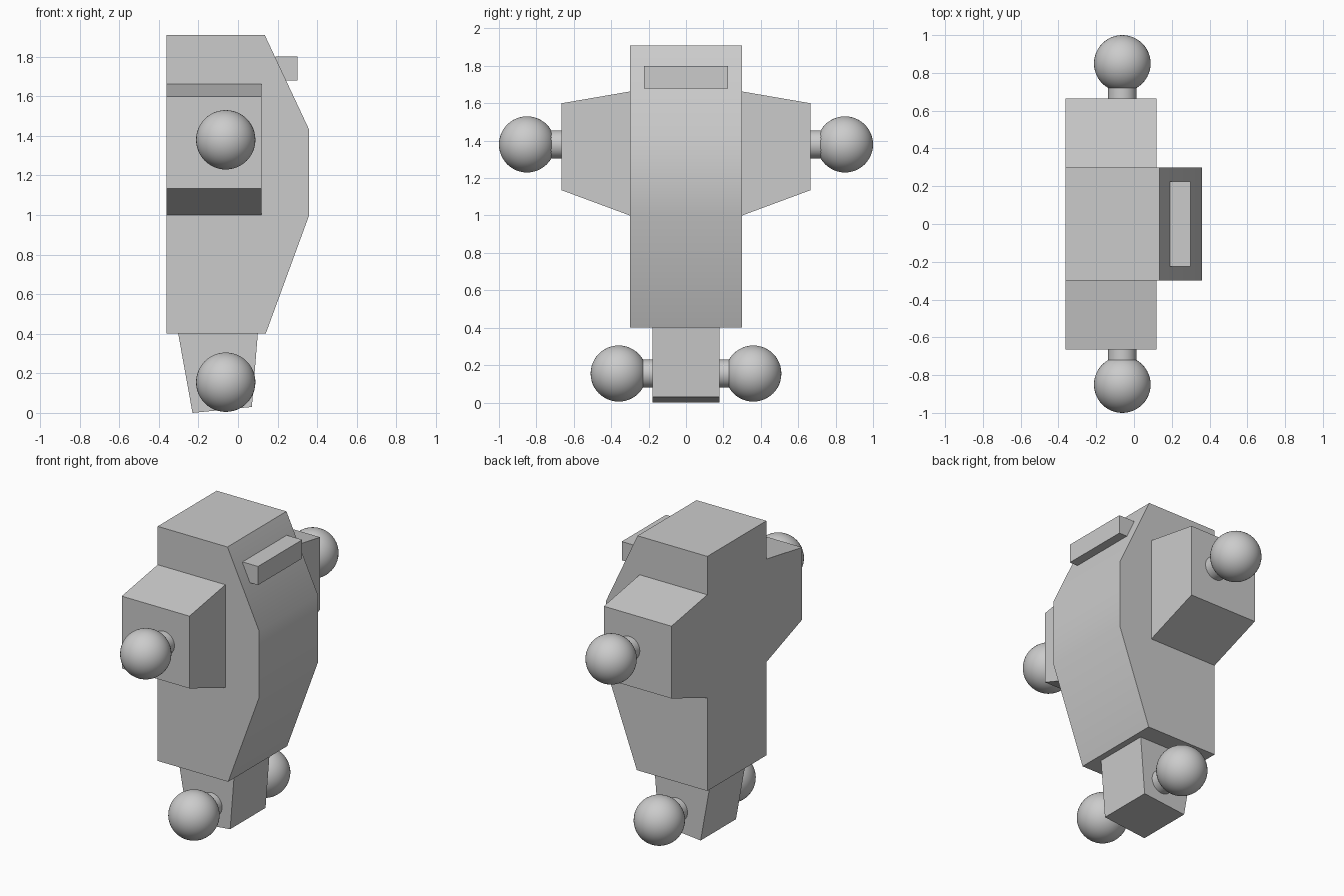
import bpy, bmesh, math

cube = bpy.data.objects.get("Cube")
if cube:
    bpy.data.objects.remove(cube, do_unlink=True)

grey = bpy.data.materials.new("plain grey")
grey.use_nodes = True
grey.diffuse_color = (0.6, 0.6, 0.6, 1)
grey.node_tree.nodes["Principled BSDF"].inputs["Base Color"].default_value = (0.6, 0.6, 0.6, 1)


def finish(obj, name):
    obj.name = name
    obj.data.name = name
    obj.data.materials.append(grey)
    bpy.ops.object.select_all(action='DESELECT')
    obj.select_set(True)
    bpy.context.view_layer.objects.active = obj
    bpy.ops.object.shade_smooth_by_angle(angle=math.radians(30))
    return obj


def loft(name, ring_a, y_a, ring_b, y_b):
    """Solid between two (x, z) outlines placed at two depths."""
    bm = bmesh.new()
    a = [bm.verts.new((x, y_a, z)) for x, z in ring_a]
    b = [bm.verts.new((x, y_b, z)) for x, z in ring_b]
    bm.faces.new(a)
    bm.faces.new(b[::-1])
    n = len(a)
    for i in range(n):
        j = (i + 1) % n
        bm.faces.new((a[j], a[i], b[i], b[j]))
    bmesh.ops.recalc_face_normals(bm, faces=bm.faces)
    mesh = bpy.data.meshes.new(name)
    bm.to_mesh(mesh)
    bm.free()
    obj = bpy.data.objects.new(name, mesh)
    bpy.context.collection.objects.link(obj)
    return finish(obj, name)


def rect(x0, x1, z0, z1):
    return [(x0, z0), (x1, z0), (x1, z1), (x0, z1)]


def ball_joint(name, side, y_root, y_ball, z):
    """Short round peg ending in a ball."""
    x = -0.062
    bpy.ops.mesh.primitive_cylinder_add(
        vertices=32, radius=0.075, depth=y_ball - y_root,
        location=(x, side * (y_root + y_ball) / 2, z), rotation=(math.pi / 2, 0, 0))
    finish(bpy.context.object, name + "_peg")
    bpy.ops.mesh.primitive_uv_sphere_add(
        segments=48, ring_count=24, radius=0.15, location=(x, side * y_ball, z))
    finish(bpy.context.object, name + "_ball")


# Torso with a rounded chest
torso = [(-0.362, 0.4), (0.14, 0.4), (0.36, 1.0), (0.36, 1.43), (0.135, 1.91), (-0.362, 1.91)]
loft("torso", torso, -0.3, torso, 0.3)

# Raised bar on the upper chest
bar = rect(0.19, 0.3, 1.68, 1.8)
loft("chest_bar", bar, -0.225, bar, 0.225)

# Tapered hip block
hip = [(-0.23, 0), (0.07, 0.03), (0.1, 0.4), (-0.302, 0.4)]
loft("hip_block", hip, -0.18, hip, 0.18)

# Shoulders and ball joints on both sides
for label, side in (("right", -1), ("left", 1)):
    loft(label + "_shoulder", rect(-0.362, 0.12, 1.0, 1.663), side * 0.3,
         rect(-0.362, 0.12, 1.135, 1.6), side * 0.665)
    ball_joint(label + "_arm", side, 0.64, 0.85, 1.38)
    ball_joint(label + "_leg", side, 0.16, 0.36, 0.155)
